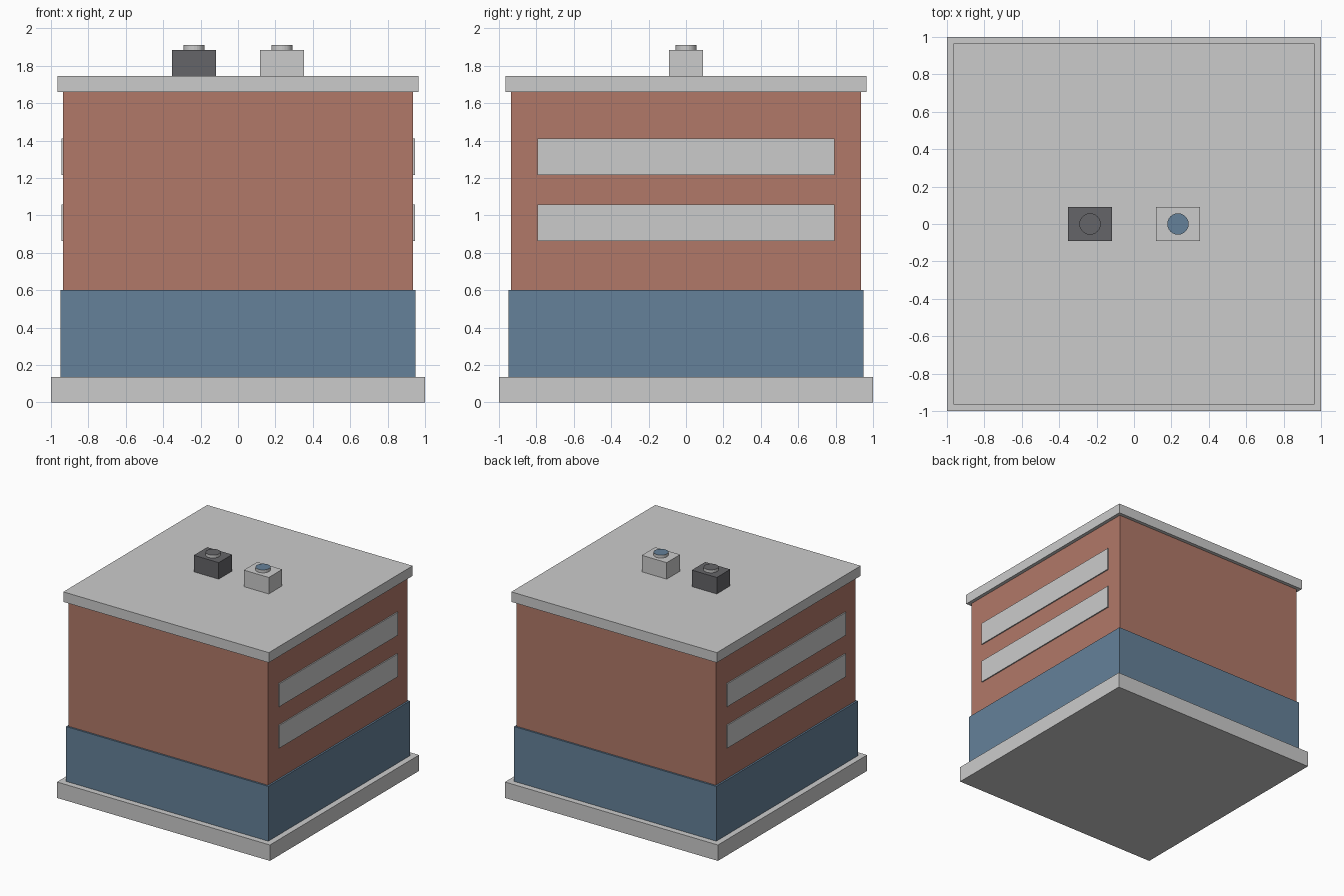
import bpy, bmesh

if "Cube" in bpy.data.objects:
    bpy.data.objects.remove(bpy.data.objects["Cube"])


def material(name, color):
    mat = bpy.data.materials.new(name)
    mat.diffuse_color = (*color, 1)
    mat.use_nodes = True
    mat.node_tree.nodes["Principled BSDF"].inputs["Base Color"].default_value = mat.diffuse_color
    return mat


BRICK = material("brick_red", (0.44, 0.19, 0.14))
BLUE = material("slate_blue", (0.13, 0.22, 0.32))
DARK = material("dark_grey", (0.13, 0.13, 0.14))


def finish(name, bm, mats):
    mesh = bpy.data.meshes.new(name)
    bm.to_mesh(mesh)
    bm.free()
    for mat in mats:
        mesh.materials.append(mat)
    obj = bpy.data.objects.new(name, mesh)
    bpy.context.collection.objects.link(obj)
    return obj


def box(name, lo, hi, mat=None):
    bm = bmesh.new()
    bmesh.ops.create_cube(bm, size=1)
    for v in bm.verts:
        v.co = [(a + b) / 2 + c * (b - a) for a, b, c in zip(lo, hi, v.co)]
    return finish(name, bm, [mat] if mat else [])


def block(name, half, z0, z1, mat=None):
    return box(name, (-half, -half, z0), (half, half, z1), mat)


def fan(name, x, top_mat):
    # Short round vent with a coloured top
    bm = bmesh.new()
    bmesh.ops.create_cone(bm, cap_ends=True, segments=24,
                          radius1=0.057, radius2=0.057, depth=0.025)
    for f in bm.faces:
        f.material_index = int(f.normal.z > 0.9)
    bmesh.ops.translate(bm, verts=bm.verts, vec=(x, 0, 1.8975))
    return finish(name, bm, [None, top_mat])


# Stacked building body
block("base_slab", 1.0, 0, 0.135)
block("ground_floor", 0.95, 0.135, 0.60, BLUE)
block("upper_floors", 0.935, 0.60, 1.66, BRICK)
block("roof_slab", 0.965, 1.66, 1.745)

# Window bands on both sides
for side, sx in (("left", -1), ("right", 1)):
    for level, z0, z1 in (("lower", 0.863, 1.057), ("upper", 1.215, 1.41)):
        xs = sorted((sx * 0.925, sx * 0.945))
        box(f"{side}_{level}_window_band", (xs[0], -0.795, z0), (xs[1], 0.795, z1))

# Rooftop units with round vents
for side, x, body, top in (("left", -0.235, DARK, DARK), ("right", 0.235, None, BLUE)):
    box(f"{side}_roof_unit", (x - 0.117, -0.09, 1.745), (x + 0.117, 0.09, 1.885), body)
    fan(f"{side}_roof_vent", x, top)
